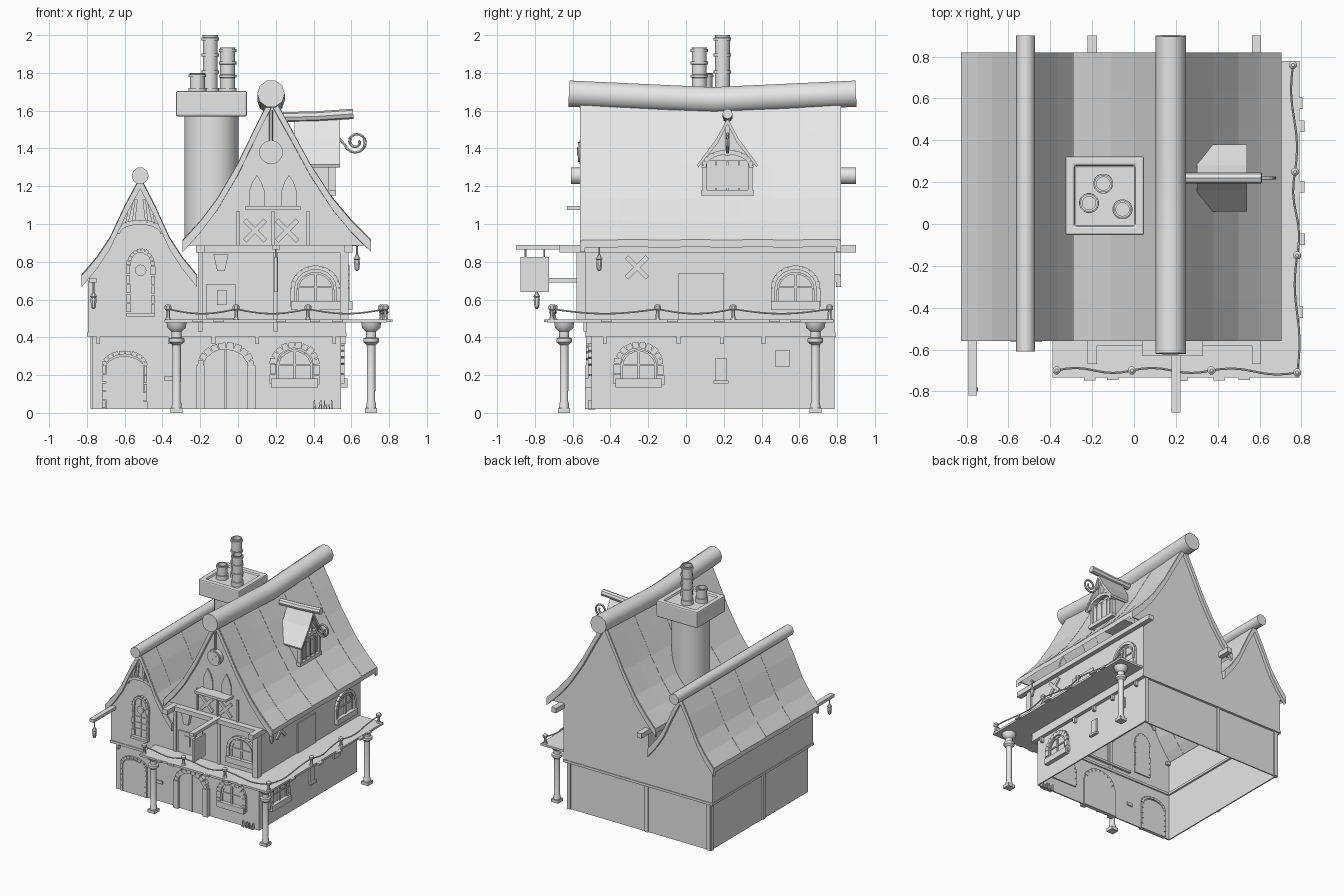
import bpy, math, random
from mathutils import Vector

random.seed(4)
if "Cube" in bpy.data.objects:
    bpy.data.objects.remove(bpy.data.objects["Cube"], do_unlink=True)

grey = bpy.data.materials.new("plain_grey")
grey.use_nodes = True
grey.diffuse_color = (0.8, 0.8, 0.8, 1)
grey.node_tree.nodes["Principled BSDF"].inputs["Base Color"].default_value = (0.8, 0.8, 0.8, 1)


# ---- helpers ----
def loft(name, rings, smooth=False):
    """Closed solid through equal-length rings."""
    n = len(rings[0])
    verts = [p for r in rings for p in r]
    faces = [(k * n + i, k * n + (i + 1) % n, (k + 1) * n + (i + 1) % n, (k + 1) * n + i)
             for k in range(len(rings) - 1) for i in range(n)]
    last = (len(rings) - 1) * n
    faces += [tuple(reversed(range(n))), tuple(range(last, last + n))]
    mesh = bpy.data.meshes.new(name)
    mesh.from_pydata([tuple(v) for v in verts], [], faces)
    # point the faces outward
    vol = 0
    for p in mesh.polygons:
        vs = [mesh.vertices[i].co for i in p.vertices]
        vol += sum(vs[0].dot(vs[i].cross(vs[i + 1])) for i in range(1, len(vs) - 1))
    if vol < 0:
        mesh.flip_normals()
    mesh.materials.append(grey)
    if smooth:
        mesh.shade_smooth()
        mesh.set_sharp_from_angle(angle=0.7)
    ob = bpy.data.objects.new(name, mesh)
    bpy.context.collection.objects.link(ob)
    return ob


def box(name, x0, x1, y0, y1, z0, z1):
    ring = [(x0, y0), (x1, y0), (x1, y1), (x0, y1)]
    return loft(name, [[(x, y, z) for x, y in ring] for z in (z0, z1)])


def lathe(name, x, y, prof, n=12):
    return loft(name, [[(x + r * math.cos(a), y + r * math.sin(a), z)
                        for a in [math.tau * (i + 0.5) / n for i in range(n)]]
                       for r, z in prof], n > 8)


def tube(name, path, r, n=6):
    """Round bar following a path."""
    path = [Vector(p) for p in path]
    rings = []
    for i, p in enumerate(path):
        t = (path[min(i + 1, len(path) - 1)] - path[max(i - 1, 0)]).normalized()
        a = t.cross(Vector((0, 0, 1)) if abs(t.z) < 0.9 else Vector((0, 1, 0))).normalized()
        b = t.cross(a)
        rings.append([p + r * (math.cos(math.tau * k / n) * a + math.sin(math.tau * k / n) * b)
                      for k in range(n)])
    return loft(name, rings, n > 8)


# wall frames: (along, height, outward) to world
def front_low(u, v, d): return (u, -0.5 - d, v)
def side_low(u, v, d): return (0.545 + d, u, v)
def front_up(u, v, d): return (u, -0.53 - d, v)
def side_up(u, v, d): return (0.57 + d, u, v)


def plate(name, wall, pts, d):
    """Flat piece let through the wall, standing out by d."""
    return loft(name, [[wall(u, v, k) for u, v in pts] for k in (-0.02, d)])


def rect(name, wall, u0, u1, v0, v1, d=0.01):
    return plate(name, wall, [(u0, v0), (u1, v0), (u1, v1), (u0, v1)], d)


def bar(name, wall, a, b, w, d=0.012):
    a, b = Vector(a), Vector(b)
    t = (b - a).normalized() * w / 2
    s = Vector((-t.y, t.x))
    return plate(name, wall, [a - s, b - s, b + s, a + s], d)


def arch(cx, z0, w, h, rise, n=10):
    top = [(cx + w / 2 * math.cos(math.pi * i / n), z0 + h - rise + rise * math.sin(math.pi * i / n))
           for i in range(n + 1)]
    return [(cx - w / 2, z0), (cx + w / 2, z0)] + top


def arch_trim(name, wall, cx, z0, w, h, rise, width, d, gap=0.9):
    pts = [Vector(p) for p in arch(cx, z0, w, h, rise)][1:] + [Vector((cx - w / 2, z0))]
    for a, b in zip(pts, pts[1:]):
        steps = max(1, round((b - a).length / 0.05)) if gap < 1 else 1
        for k in range(steps):
            p, q = a.lerp(b, k / steps), a.lerp(b, (k + gap) / steps)
            if (q - p).length > 0.002:
                bar(name, wall, p, q, width * (random.uniform(0.8, 1.25) if gap < 1 else 1), d)


def window(wall, cx, z0, w, h, stones=True):
    rise = w * 0.45
    plate("window_pane", wall, arch(cx, z0, w, h, rise), 0.004)
    arch_trim("window_surround", wall, cx, z0, w, h, rise, 0.035 if stones else 0.022, 0.02, 0.9 if stones else 1)
    arch_trim("window_frame", wall, cx, z0, w * 0.78, h * 0.86, rise * 0.8, 0.012, 0.012, 1)
    bar("mullion", wall, (cx, z0), (cx, z0 + h * 0.85), 0.014, 0.014)
    bar("window_crossbar", wall, (cx - w * 0.4, z0 + h * 0.5), (cx + w * 0.4, z0 + h * 0.5), 0.01, 0.012)
    rect("window_sill", wall, cx - w * 0.54, cx + w * 0.54, z0 - 0.015, z0 + 0.032, 0.035)


def cross(wall, cx, cz, r):
    for s in (-1, 1):
        bar("cross_brace", wall, (cx - r, cz - r * s), (cx + r, cz + r * s), 0.025, 0.012)


# ---- hollow walls, open underneath ----
T = 0.01
for nm, x0, x1, y0, y1, z0, z1 in (("lower_wall", -0.77, 0.545, -0.5, 0.775, 0.02, 0.41),
                                   ("upper_wall", -0.795, 0.57, -0.53, 0.79, 0.42, 0.72)):
    box(nm, x0, x1, y0, y0 + T, z0, z1)
    box(nm, x0, x1, y1 - T, y1, z0, z1)
    box(nm, x0, x0 + T, y0 + T, y1 - T, z0, z1)
    box(nm, x1 - T, x1, y0 + T, y1 - T, z0, z1)
box("main_side_wall", 0.56, 0.57, -0.52, 0.78, 0.72, 0.92)
box("main_side_wall", -0.21, -0.2, -0.52, 0.78, 0.72, 0.92)
for y in (-0.53, 0.78):
    box("main_end_wall", -0.21, 0.57, y, y + T, 0.72, 0.9)
for y in (-0.535, 0.74):
    box("floor_ledge", -0.8, 0.575, y, y + 0.055, 0.405, 0.425)
for x in (-0.8, 0.52):
    box("floor_ledge", x, x + 0.055, -0.48, 0.74, 0.405, 0.425)
for x in (-0.75, -0.37, -0.14, 0.09, 0.5):
    box("ledge_bracket", x, x + 0.02, -0.53, -0.49, 0.365, 0.405)
for y in (-0.44, -0.05, 0.18, 0.4, 0.68):
    box("ledge_bracket", 0.54, 0.57, y, y + 0.02, 0.365, 0.405)
for x in (-0.77, -0.2, 0.515):
    box("back_post", x, x + 0.03, 0.77, 0.785, 0.02, 0.41)
for y in (0.07, 0.75):
    box("left_post", -0.78, -0.765, y, y + 0.03, 0.02, 0.41)


# ---- roofs with swept slopes, boards and gables ----
def roof(nm, cx, prof, left, right, sag):
    top, low = prof[0][1], prof[-1][1]
    line = [(cx - u * left, z) for u, z in reversed(prof[1:])] + [(cx + u * right, z) for u, z in prof]

    def section(y, lift, th):
        drop = sag * (1 - ((y - 0.14) / 0.7) ** 2)
        f = lambda z: z - drop * (z - low) / (top - low) + lift
        return [(x, y, f(z)) for x, z in line] + [(x, y, f(z) - th) for x, z in reversed(line)]

    cuts = (-0.55, -0.36, -0.2, -0.03, 0.13, 0.3, 0.46, 0.62, 0.815)
    for i, (a, b) in enumerate(zip(cuts, cuts[1:])):
        loft(nm + "_boards", [section(a, i % 2 * 0.003, 0.04), section(b, i % 2 * 0.003, 0.04)])
    for y in (-0.56, 0.795):
        loft(nm + "_barge", [section(y, -0.004, 0.06), section(y + 0.025, -0.004, 0.06)])
    for y in (-0.53, 0.78):
        loft(nm + "_gable", [[(x, yy, z - 0.03) for x, z in line] for yy in (y, y + T)])


roof("main_roof", 0.18, [(0, 1.69), (0.1, 1.51), (0.2, 1.325), (0.32, 1.14), (0.42, 1.02), (0.525, 0.915)], 0.9, 1, 0.04)
roof("wing_roof", -0.518, [(0, 1.25), (0.08, 1.1), (0.16, 0.93), (0.23, 0.825), (0.31, 0.73)], 1, 0.97, 0.0)
ys = [-0.62 + 1.52 * i / 8 for i in range(9)]
tube("main_ridge_log", [(0.175, y, 1.69 - 0.035 * (1 - abs(y - 0.14) / 0.76)) for y in ys], 0.073, 10)
tube("wing_ridge_log", [(-0.518, y, 1.255) for y in (-0.61, 0.9)], 0.045, 10)

# ---- chimney ----
cx, cy = -0.14, 0.135
lathe("chimney_stack", cx, cy, [(0.145, 0.9), (0.145, 1.58)], 24)
cap = loft("chimney_cap", [[(cx + sx * r, cy + sy * r, z) for sx, sy in ((-1, -1), (1, -1), (1, 1), (-1, 1))]
                           for r, z in ((0.188, 1.57), (0.188, 1.705), (0.145, 1.705), (0.145, 1.685))])
mod = cap.modifiers.new("soft_edges", "BEVEL")
mod.width, mod.segments = 0.012, 2
for x, y, top in ((-0.147, 0.193, 2.0), (-0.055, 0.07, 1.935), (-0.215, 0.1, 1.8)):
    h = top - 1.7
    prof = [(0.048, 1.68), (0.048, 1.72), (0.04, 1.721)]
    for f in ([0.35, 0.65, 0.93] if h > 0.2 else [0.85]):
        z = 1.7 + h * f
        prof += [(0.04, z - 0.008), (0.047, z - 0.007), (0.047, z + 0.007), (0.04, z + 0.008)]
    lathe("chimney_pot", x, y, prof + [(0.042, top), (0.032, top), (0.032, top - 0.05)], 16)

# ---- dormer ----
box("dormer_body", 0.28, 0.5, 0.1, 0.34, 1.17, 1.34)
loft("dormer_gable", [[(x, 0.09, 1.32), (x, 0.35, 1.32), (x, 0.22, 1.53)] for x in (0.3, 0.49)])
for s in (-1, 1):
    edge = [(0, 1.56), (0.06, 1.45), (0.16, 1.315), (0.155, 1.3), (0.05, 1.43), (0, 1.53)]
    loft("dormer_roof", [[(x, 0.22 + s * u, z) for u, z in edge] for x in (0.3, 0.54)])
    box("dormer_post", 0.48, 0.515, 0.22 + s * 0.12 - 0.012, 0.22 + s * 0.12 + 0.012, 1.16, 1.33)
dormer_face = lambda u, v, d: (0.5 + d, u, v)
arch_trim("dormer_hood", dormer_face, 0.22, 1.3, 0.25, 0.08, 0.07, 0.025, 0.03, 1)
rect("dormer_sill", dormer_face, 0.08, 0.36, 1.15, 1.18, 0.02)
rect("dormer_shutter", dormer_face, 0.13, 0.31, 1.19, 1.31, 0.006)
for u in (0.16, 0.22, 0.28):
    bar("dormer_bar", dormer_face, (u, 1.18), (u, 1.33), 0.01)
bar("dormer_strut", dormer_face, (0.22, 1.36), (0.22, 1.54), 0.02, 0.03)
tube("dormer_ridge", [(0.24, 0.22, 1.565), (0.42, 0.22, 1.57), (0.61, 0.22, 1.583)], 0.027, 8)
curl = [(0.53, 0.22, 1.46)] + [(0.625 + r * math.cos(a), 0.22, 1.435 + r * math.sin(a)) for r, a in
                               [(0.062 - 0.045 * i / 24, 3.4 + i * 0.4) for i in range(25)]]
tube("dormer_scroll", curl, 0.008, 6)

# ---- eave beams, sign and lanterns ----
for x in (-0.2, 0.585):
    box("eave_beam", x - 0.022, x + 0.022, -0.67, 0.9, 0.85, 0.89)
box("front_beam", -0.22, 0.6, -0.58, -0.53, 0.85, 0.888)
box("corner_post", 0.54, 0.585, -0.58, -0.53, 0.49, 0.86)
box("sign_beam", 0.18, 0.222, -0.9, -0.53, 0.865, 0.89)
box("sign_board", 0.19, 0.21, -0.875, -0.725, 0.64, 0.825)
for y in (-0.85, -0.75):
    tube("sign_hook", [(0.2, y, 0.82), (0.2, y, 0.87)], 0.005)
box("lantern_beam", -0.79, -0.75, -0.82, -0.5, 0.69, 0.715)
for x, y, z in ((-0.765, -0.79, 0.7), (0.63, -0.46, 0.9)):
    tube("lantern_cord", [(x, y, z), (x, y, z - 0.08)], 0.004)
    lathe("lantern", x, y, [(0.006, z - 0.06), (0.02, z - 0.085), (0.014, z - 0.09), (0.018, z - 0.1),
                            (0.013, z - 0.14), (0.005, z - 0.15)], 8)
tube("lantern_arm", [(0.58, -0.46, 0.89), (0.64, -0.46, 0.89)], 0.008)

# ---- balcony walkway, rope rail and columns ----
box("front_walkway", -0.39, 0.79, -0.735, -0.5, 0.478, 0.495)
box("side_walkway", 0.55, 0.79, -0.5, 0.78, 0.478, 0.495)
for x in (-0.24, -0.13, 0.2, 0.38, 0.5):
    box("plank_end", x, x + 0.055, -0.735 - random.uniform(0.01, 0.025), -0.7, 0.48, 0.494)
for y in (-0.45, -0.1, 0.15, 0.44, 0.55):
    box("plank_end", 0.76, 0.79 + random.uniform(0.01, 0.03), y, y + 0.055, 0.48, 0.494)
rail = [(-0.37, -0.7), (-0.01, -0.7), (0.37, -0.7), (0.78, -0.71), (0.78, -0.15), (0.77, 0.25), (0.76, 0.76)]
for x, y in rail:
    lathe("rail_post", x, y, [(0.018, 0.495), (0.012, 0.505), (0.01, 0.54), (0.02, 0.55), (0.02, 0.565), (0.008, 0.575)], 8)
rope = []
for (xa, ya), (xb, yb) in zip(rail, rail[1:]):
    for i in range(8):
        t = i / 8
        w = 0.012 * math.sin(t * math.tau)
        rope.append((xa + (xb - xa) * t + (w if xa > 0.7 else 0),
                     ya + (yb - ya) * t + (w if xa < 0.7 else 0), 0.55 - 0.025 * math.sin(math.pi * t)))
tube("rail_rope", rope + [(0.76, 0.76, 0.55)], 0.005)
for x, y in ((-0.325, -0.645), (0.705, -0.645), (0.705, 0.685)):
    box("column_foot", x - 0.032, x + 0.032, y - 0.032, y + 0.032, 0, 0.025)
    lathe("column", x, y, [(0.028, 0.02), (0.026, 0.05), (0.022, 0.06), (0.024, 0.36), (0.042, 0.375), (0.042, 0.395),
                           (0.027, 0.4), (0.027, 0.43), (0.05, 0.45), (0.055, 0.48)], 12)

# ---- ground floor doors and windows ----
plate("small_door", front_low, arch(-0.6, 0.02, 0.2, 0.28, 0.06), 0.008)
arch_trim("small_door_trim", front_low, -0.6, 0.02, 0.22, 0.3, 0.07, 0.02, 0.015)
plate("main_door", front_low, arch(-0.065, 0.02, 0.24, 0.32, 0.1), 0.012)
arch_trim("main_door_arch", front_low, -0.065, 0.02, 0.27, 0.335, 0.11, 0.035, 0.03)
for x in (-0.2, 0.07):
    rect("door_pillar", front_low, x - 0.022, x + 0.022, 0.02, 0.25, 0.035)
bar("door_gap", front_low, (-0.065, 0.02), (-0.065, 0.33), 0.012, 0.02)
for x in (-0.13, 0.0):
    for z in (0.1, 0.22):
        cross(front_low, x, z, 0.015)
window(front_low, 0.3, 0.15, 0.23, 0.21)
window(side_low, -0.25, 0.15, 0.23, 0.21)
rect("side_slit", side_low, 0.155, 0.215, 0.17, 0.29, 0.012)
rect("side_slit_sill", side_low, 0.145, 0.225, 0.155, 0.172, 0.025)
rect("side_hatch", side_low, 0.47, 0.55, 0.245, 0.33, 0.01)
rect("wall_stone", front_low, -0.39, -0.34, 0.17, 0.195, 0.012)
for i in range(8):
    x = 0.4 + 0.014 * i
    bar("grass_blade", front_low, (x, 0.02), (x + random.uniform(-0.01, 0.01), random.uniform(0.04, 0.07)), 0.006, 0.02)

# ---- upper floor details ----
window(front_up, 0.41, 0.56, 0.24, 0.21, False)
window(side_up, 0.58, 0.56, 0.24, 0.21, False)
rect("side_door", side_up, -0.04, 0.2, 0.49, 0.74, 0.008)
cross(side_up, -0.26, 0.77, 0.055)
rect("front_hatch", front_up, -0.17, -0.01, 0.5, 0.68, 0.01)
rect("hatch_pane", front_up, -0.11, -0.06, 0.57, 0.65, 0.018)
plate("wall_lamp", front_up, [(-0.11, 0.75), (-0.07, 0.75), (-0.05, 0.84), (-0.13, 0.84)], 0.03)
for x in (-0.2, 0.2):
    rect("upper_timber", front_up, x - 0.012, x + 0.012, 0.43, 0.86, 0.012)
plate("wing_window", front_up, arch(-0.515, 0.53, 0.13, 0.33, 0.08), 0.006)
arch_trim("wing_window_trim", front_up, -0.515, 0.53, 0.13, 0.33, 0.08, 0.022, 0.02)
rect("wing_sill", front_up, -0.59, -0.44, 0.51, 0.53, 0.035)
tube("wing_roundel", [front_up(-0.515, 0.755, d) for d in (0, 0.02)], 0.03, 12)
bar("wing_mullion", front_up, (-0.515, 0.53), (-0.515, 0.84), 0.012)
for z in (0.59, 0.64, 0.69):
    bar("wing_bar", front_up, (-0.575, z), (-0.455, z), 0.008)
arch_trim("wing_gable_arch", front_up, -0.518, 0.95, 0.24, 0.06, 0.06, 0.025, 0.02, 1)
for u in (-0.06, -0.03, 0.03, 0.06):
    bar("wing_strut", front_up, (-0.518 + u * 1.2, 1.0), (-0.518 + u * 0.7, 1.13), 0.016)
for x in (0.1, 0.27):
    plate("pointed_window", front_up, [(x - 0.042, 1.08), (x + 0.042, 1.08), (x + 0.042, 1.17), (x + 0.025, 1.22),
                                       (x, 1.26), (x - 0.025, 1.22), (x - 0.042, 1.17)], 0.01)
    cross(front_up, x - 0.01, 0.965, 0.055)
rect("gable_shelf", front_up, 0.04, 0.33, 1.075, 1.095, 0.1)
for x in (0.0, 0.185, 0.37):
    bar("gable_timber", front_up, (x, 0.89), (x, 1.07), 0.016)
tube("clock", [front_up(0.175, 1.38, d) for d in (0, 0.035)], 0.063, 20)
tube("clock_face", [front_up(0.175, 1.38, d) for d in (0.03, 0.042)], 0.053, 20)
bar("clock_hand", front_up, (0.16, 1.365), (0.2, 1.405), 0.006, 0.047)
tube("clock_hanger", [front_up(0.175, z, 0.02) for z in (1.43, 1.6)], 0.01)
